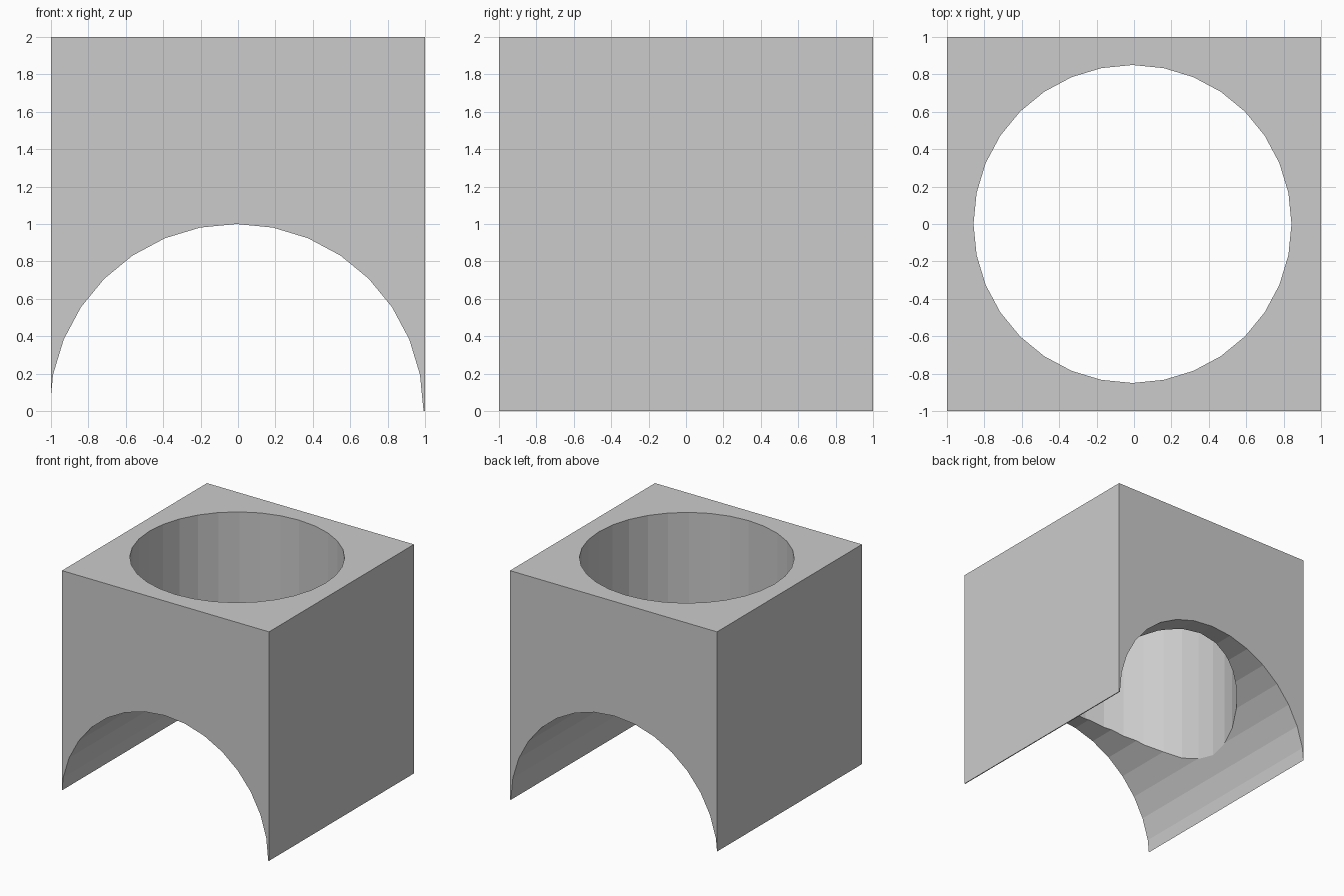
import bpy
from math import pi

if "Cube" in bpy.data.objects:
    bpy.data.objects.remove(bpy.data.objects["Cube"])

OFFSET_X = -0.008  # both bores sit slightly left of centre


def cutter(name, radius, z, rotation):
    bpy.ops.mesh.primitive_cylinder_add(vertices=32, radius=radius, depth=4,
                                        location=(OFFSET_X, 0, z), rotation=rotation)
    ob = bpy.context.object
    ob.name = name
    ob.hide_render = True
    ob.display_type = 'WIRE'
    return ob


# Solid cube standing on the ground
bpy.ops.mesh.primitive_cube_add(size=2, location=(0, 0, 1))
block = bpy.context.object
block.name = "arched_block"

# Arch running front to back, and the round shaft from the top
cutters = [
    cutter("arch_cutter", 1.0, 0, (pi / 2, 0, 0)),
    cutter("shaft_cutter", 0.85, 1, (0, 0, 0)),
]

# Cut both openings and bake the result
bpy.context.view_layer.objects.active = block
for c in cutters:
    mod = block.modifiers.new(c.name, 'BOOLEAN')
    mod.operation = 'DIFFERENCE'
    mod.solver = 'EXACT'
    mod.object = c
    bpy.ops.object.modifier_apply(modifier=mod.name)
for c in cutters:
    bpy.data.objects.remove(c)
